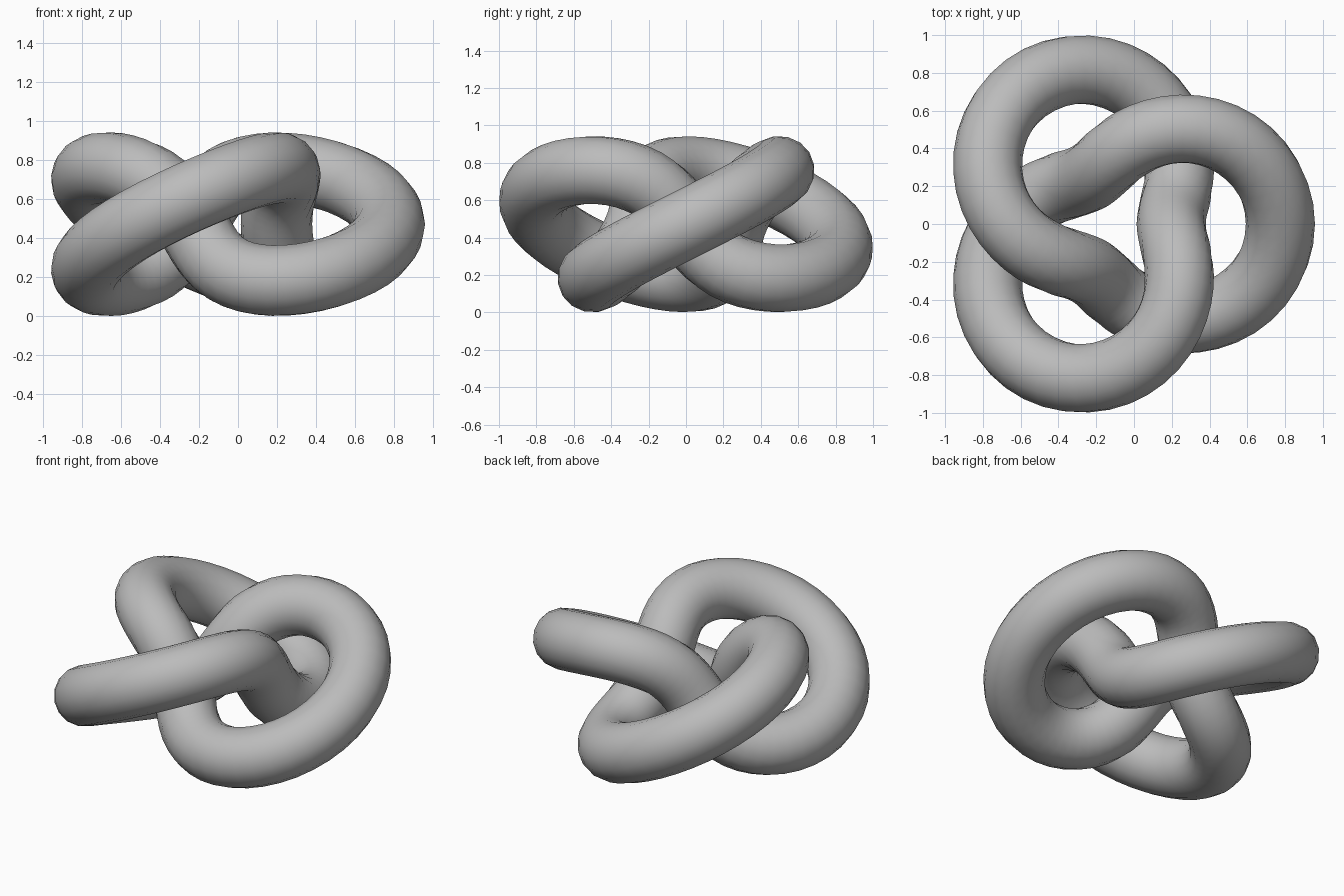
import bpy
import bmesh
from math import cos, sin, tau
from mathutils import Vector

cube = bpy.data.objects.get("Cube")
if cube:
    bpy.data.objects.remove(cube, do_unlink=True)

UNIT = 0.289       # minor radius of the guiding ring; its major radius is twice this
TUBE = 0.183       # tube radius
STEPS, SIDES = 128, 16
CENTRE = Vector((-0.092, 0, UNIT + TUBE))


def path(t):
    """Point on a trefoil: two turns around the ring, three through it."""
    r = 2 + cos(3 * t)
    return UNIT * Vector((r * cos(2 * t), r * sin(2 * t), sin(3 * t)))


# Tube swept along the closed path
bm = bmesh.new()
rings = []
for i in range(STEPS):
    t = tau * i / STEPS
    p = path(t)
    tangent = (path(t + 0.01) - path(t - 0.01)).normalized()
    side = tangent.cross(p).normalized()
    out = side.cross(tangent)
    ring = []
    for j in range(SIDES):
        a = tau * j / SIDES
        ring.append(bm.verts.new(CENTRE + p + TUBE * (cos(a) * out + sin(a) * side)))
    rings.append(ring)

for i in range(STEPS):
    here, ahead = rings[i], rings[(i + 1) % STEPS]
    for j in range(SIDES):
        k = (j + 1) % SIDES
        bm.faces.new((here[j], here[k], ahead[k], ahead[j])).smooth = True
bmesh.ops.recalc_face_normals(bm, faces=bm.faces)

mesh = bpy.data.meshes.new("knot_tube")
bm.to_mesh(mesh)
bm.free()
knot = bpy.data.objects.new("knot_tube", mesh)
bpy.context.collection.objects.link(knot)

# Plain grey
grey = bpy.data.materials.new("grey")
grey.use_nodes = True
colour = (0.5, 0.5, 0.5, 1)
grey.diffuse_color = colour
grey.node_tree.nodes["Principled BSDF"].inputs["Base Color"].default_value = colour
mesh.materials.append(grey)
